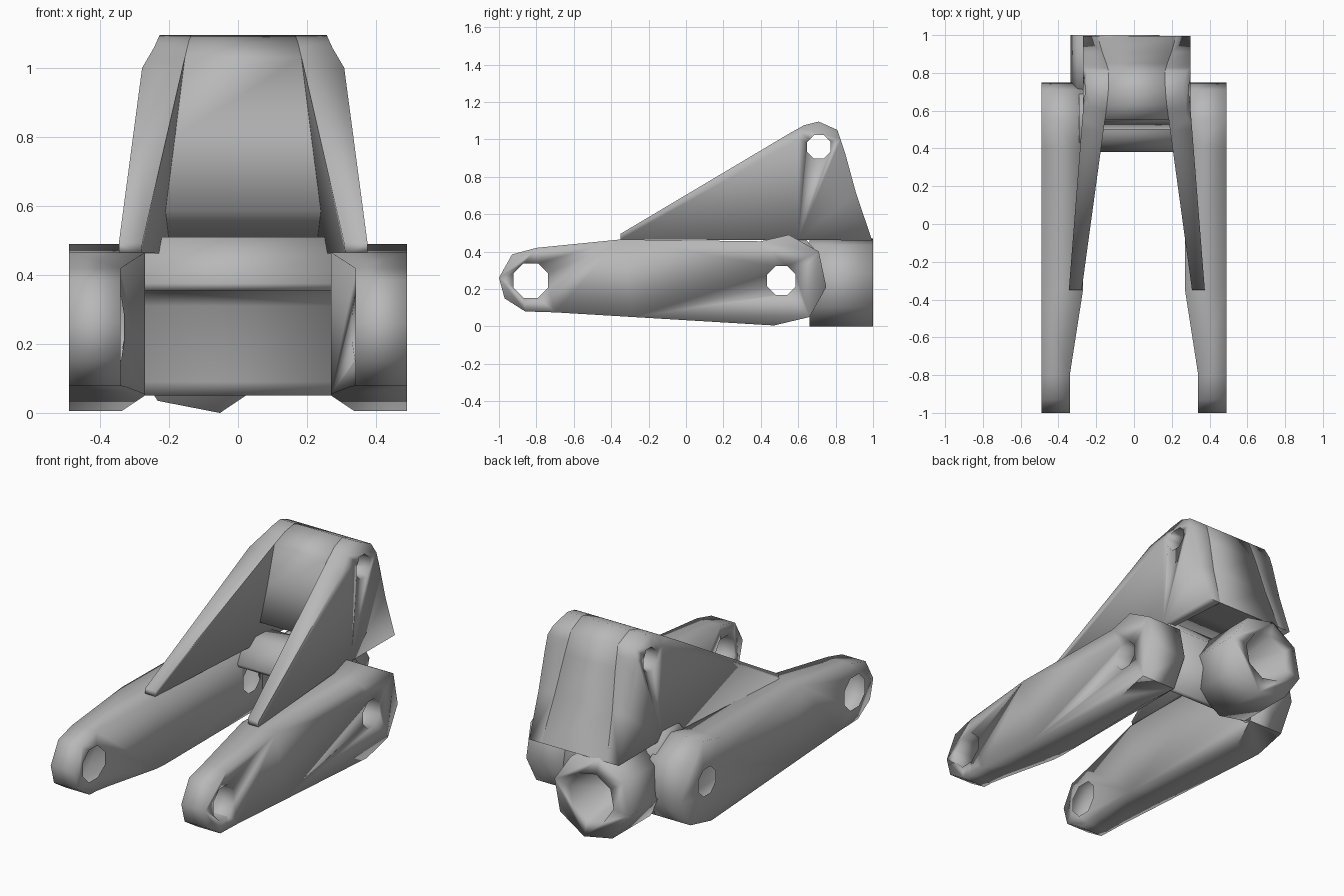
import bpy, bmesh, math
from mathutils import Vector

cube = bpy.data.objects.get("Cube")
if cube:
    bpy.data.objects.remove(cube, do_unlink=True)

steel = bpy.data.materials.new("plain_grey")
steel.use_nodes = True
GREY = (0.48, 0.48, 0.48, 1)
steel.diffuse_color = GREY
steel.node_tree.nodes["Principled BSDF"].inputs["Base Color"].default_value = GREY

CENTRE = 0.015  # the upper bracket sits slightly off the middle


def prism(name, profile, side_x, cuts=()):
    """Extrude a (y, z) profile along x, slice it, then place both sides by side_x(end, y, z)."""
    bm = bmesh.new()
    ends = [[bm.verts.new((e, y, z)) for y, z in profile] for e in (0, 1)]
    for ring in ends:
        bm.faces.new(ring)
    n = len(profile)
    for i in range(n):
        j = (i + 1) % n
        bm.faces.new((ends[0][i], ends[0][j], ends[1][j], ends[1][i]))
    for point, normal in cuts:
        bmesh.ops.bisect_plane(bm, geom=bm.verts[:] + bm.edges[:] + bm.faces[:],
                               plane_co=point, plane_no=normal)
    for v in bm.verts:
        v.co.x = side_x(round(v.co.x), v.co.y, v.co.z)
    return finish(name, bm)


def finish(name, bm):
    bmesh.ops.recalc_face_normals(bm, faces=bm.faces[:])
    mesh = bpy.data.meshes.new(name)
    bm.to_mesh(mesh)
    bm.free()
    mesh.materials.append(steel)
    obj = bpy.data.objects.new(name, mesh)
    bpy.context.collection.objects.link(obj)
    return obj


def ring_cone(name, radius1, radius2, depth, location, axis, turn=math.pi / 8):
    """Eight-sided cone or cylinder along the given axis."""
    bm = bmesh.new()
    bmesh.ops.create_cone(bm, cap_ends=True, segments=8, radius1=radius1,
                          radius2=radius2, depth=depth)
    rot = Vector(axis).to_track_quat('Z', 'Y').to_matrix().to_4x4()
    c, s = math.cos(turn), math.sin(turn)
    for v in bm.verts:
        v.co = Vector((v.co.x * c - v.co.y * s, v.co.x * s + v.co.y * c, v.co.z))
        v.co = rot @ v.co + Vector(location)
    return finish(name, bm)


def cut(obj, cutter):
    mod = obj.modifiers.new("hole", 'BOOLEAN')
    mod.operation, mod.solver, mod.object = 'DIFFERENCE', 'EXACT', cutter
    bpy.context.view_layer.objects.active = obj
    bpy.ops.object.modifier_apply(modifier=mod.name)


def pin(y, z, radius):
    cutter = ring_cone("pin_cutter", radius, radius, 2, (0, y, z), (1, 0, 0))
    cutter.hide_render = True
    return cutter


front_pin = pin(-0.83, 0.245, 0.1)
rear_pin = pin(0.51, 0.245, 0.083)
top_pin = pin(0.71, 0.96, 0.068)
parts = []

# Long side arms, thinner towards the front
ARM = [(-1, 0.26), (-0.93, 0.385), (-0.8, 0.42), (-0.35, 0.465), (0.4, 0.455),
       (0.55, 0.49), (0.71, 0.4), (0.75, 0.21), (0.66, 0.05), (0.47, 0.005),
       (-0.7, 0.075), (-0.86, 0.08), (-0.97, 0.15)]


def arm_inner(y, z):
    t = min(max((-0.35 - y) / 0.45, 0), 1)
    low = max(0, 0.05 - z) * 1.5
    return 0.27 + 0.07 * t + low


for side, label in ((1, "left"), (-1, "right")):
    arm = prism(label + "_arm", ARM,
                lambda e, y, z: side * (0.49 if e else arm_inner(y, z)),
                [((0, -0.8, 0), (0, 1, 0)), ((0, -0.35, 0), (0, 1, 0)),
                 ((0, 0, 0.05), (0, 0, 1))])
    cut(arm, front_pin)
    cut(arm, rear_pin)
    parts.append(arm)

# Cross bar joining the arms: an upper ledge over a recessed wall
BAR = [(0.63, 0.05), (0.61, 0.09), (0.605, 0.31), (0.56, 0.35), (0.39, 0.355),
       (0.38, 0.375), (0.42, 0.45), (0.475, 0.51), (0.6, 0.51), (0.69, 0.41),
       (0.73, 0.21), (0.66, 0.05)]
parts.append(prism("cross_bar", BAR, lambda e, y, z: 0.29 if e else -0.29))

# Rear socket with a tapered recess
boss = ring_cone("rear_socket", 0.24, 0.24, 0.34, (-0.1, 0.83, 0.235), (0, 1, 0), -0.2)
recess = ring_cone("recess_cutter", 0.1, 0.145, 0.26, (-0.1, 0.88, 0.235), (0, 1, 0), -0.2)
recess.hide_render = True
cut(boss, recess)
parts.append(boss)


# Upper bracket: two splayed cheeks and the solid web between them
def cheek_outer(y, z):
    t = min(max((y + 0.35) / 0.95, 0), 1)
    return 0.36 - 0.075 * t - 0.45 * max(0, z - 1)


def cheek_inner(y, z):
    return 0.295 - 0.066 * (y + 0.35) - 0.119 * (z - 0.47)


CROWN = [(0.55, 1.03), (0.63, 1.075), (0.71, 1.095), (0.81, 1.05), (0.85, 0.93),
         (0.91, 0.71), (0.995, 0.46)]
CHEEK = [(-0.35, 0.465), (-0.35, 0.495)] + CROWN
for side, label in ((1, "left"), (-1, "right")):
    cheek = prism(label + "_cheek", CHEEK,
                  lambda e, y, z: CENTRE + side * (cheek_outer if e else cheek_inner)(y, z),
                  [((0, 0.6, 0), (0, 1, 0)), ((0, 0, 1), (0, 0, 1))])
    cut(cheek, top_pin)
    parts.append(cheek)

WEB = CROWN + [(0.75, 0.515), (0.5, 0.585), (0.53, 0.8)]
web = prism("bracket_web", WEB,
            lambda e, y, z: CENTRE + (1 if e else -1) * cheek_inner(y, z))
cut(web, top_pin)
parts.append(web)

# Remove the helpers and smooth the edges
for helper in (front_pin, rear_pin, top_pin, recess):
    bpy.data.objects.remove(helper, do_unlink=True)
bpy.ops.object.select_all(action='DESELECT')
for obj in parts:
    obj.select_set(True)
bpy.context.view_layer.objects.active = parts[0]
bpy.ops.object.shade_smooth_by_angle(angle=math.radians(92))
